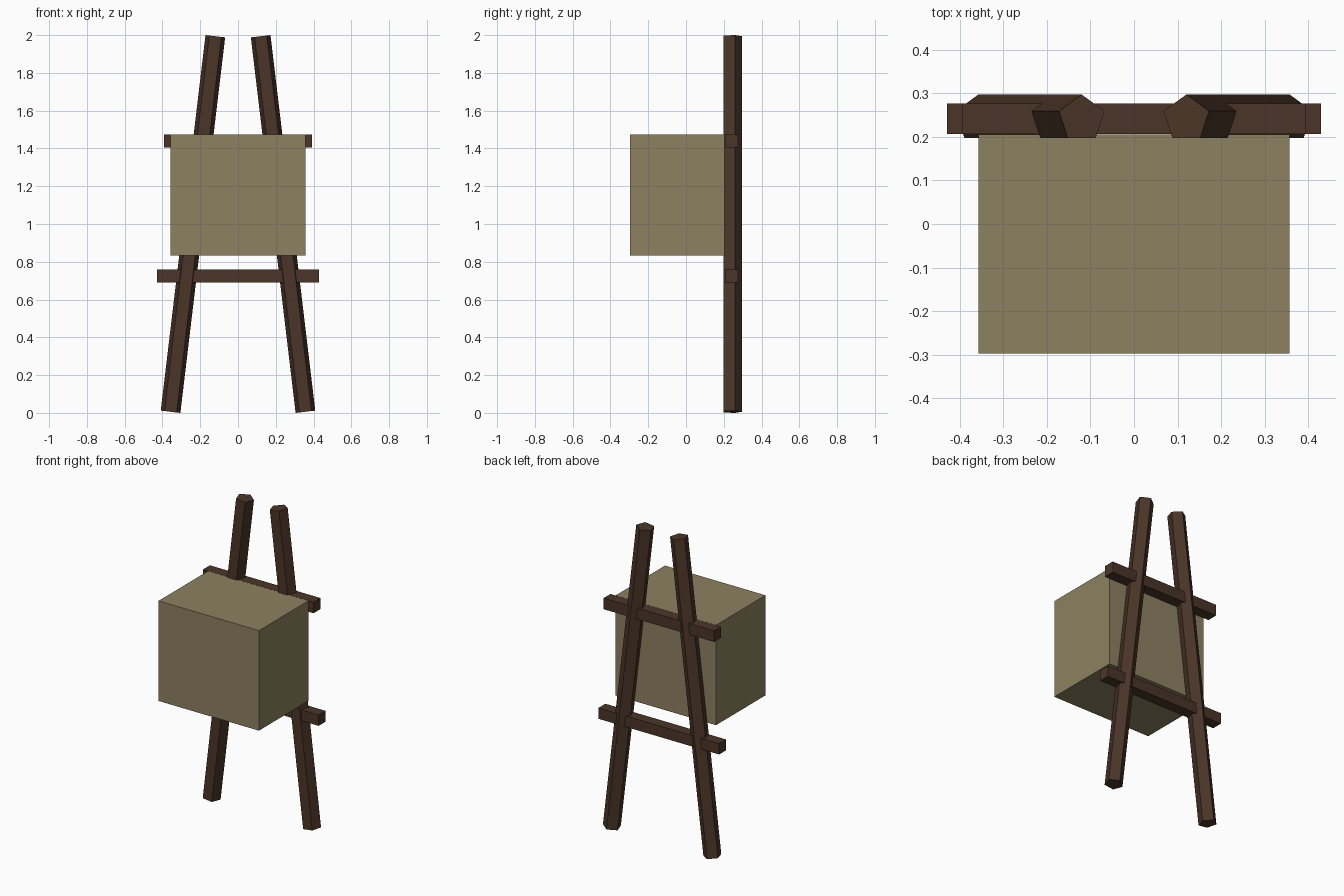
import bpy
from mathutils import Vector

if "Cube" in bpy.data.objects:
    bpy.data.objects.remove(bpy.data.objects["Cube"])


def material(name, color):
    m = bpy.data.materials.new(name)
    m.diffuse_color = (*color, 1)
    m.use_nodes = True
    m.node_tree.nodes["Principled BSDF"].inputs["Base Color"].default_value = m.diffuse_color
    return m


wood = material("dark_wood", (0.07, 0.036, 0.021))
tan = material("tan_block", (0.27, 0.22, 0.12))


def box(name, lo, hi, mat):
    lo, hi = Vector(lo), Vector(hi)
    bpy.ops.mesh.primitive_cube_add(size=1, location=(lo + hi) / 2)
    ob = bpy.context.object
    ob.name = name
    ob.scale = hi - lo
    bpy.ops.object.transform_apply(location=False, rotation=False, scale=True)
    ob.data.materials.append(mat)
    return ob


# Five-sided legs, leaning together at the top, flat face to the front
for side, label in ((-1, "left"), (1, "right")):
    foot = Vector((side * 0.357, 0.242, 0.006))
    tip = Vector((side * 0.12, 0.242, 1.994))
    axis = tip - foot
    bpy.ops.mesh.primitive_cylinder_add(vertices=5, radius=0.055, depth=axis.length,
                                        location=(foot + tip) / 2)
    leg = bpy.context.object
    leg.name = label + "_leg"
    leg.rotation_euler = Vector((0, 0, 1)).rotation_difference(axis).to_euler()
    leg.data.materials.append(wood)

# Cross bars
for name, half, z0, z1 in (("upper_bar", 0.393, 1.404, 1.475),
                           ("lower_bar", 0.429, 0.69, 0.76)):
    box(name, (-half, 0.206, z0), (half, 0.276, z1), wood)

# Large block held in front of the legs
box("front_block", (-0.357, -0.297, 0.832), (0.357, 0.205, 1.475), tan)
